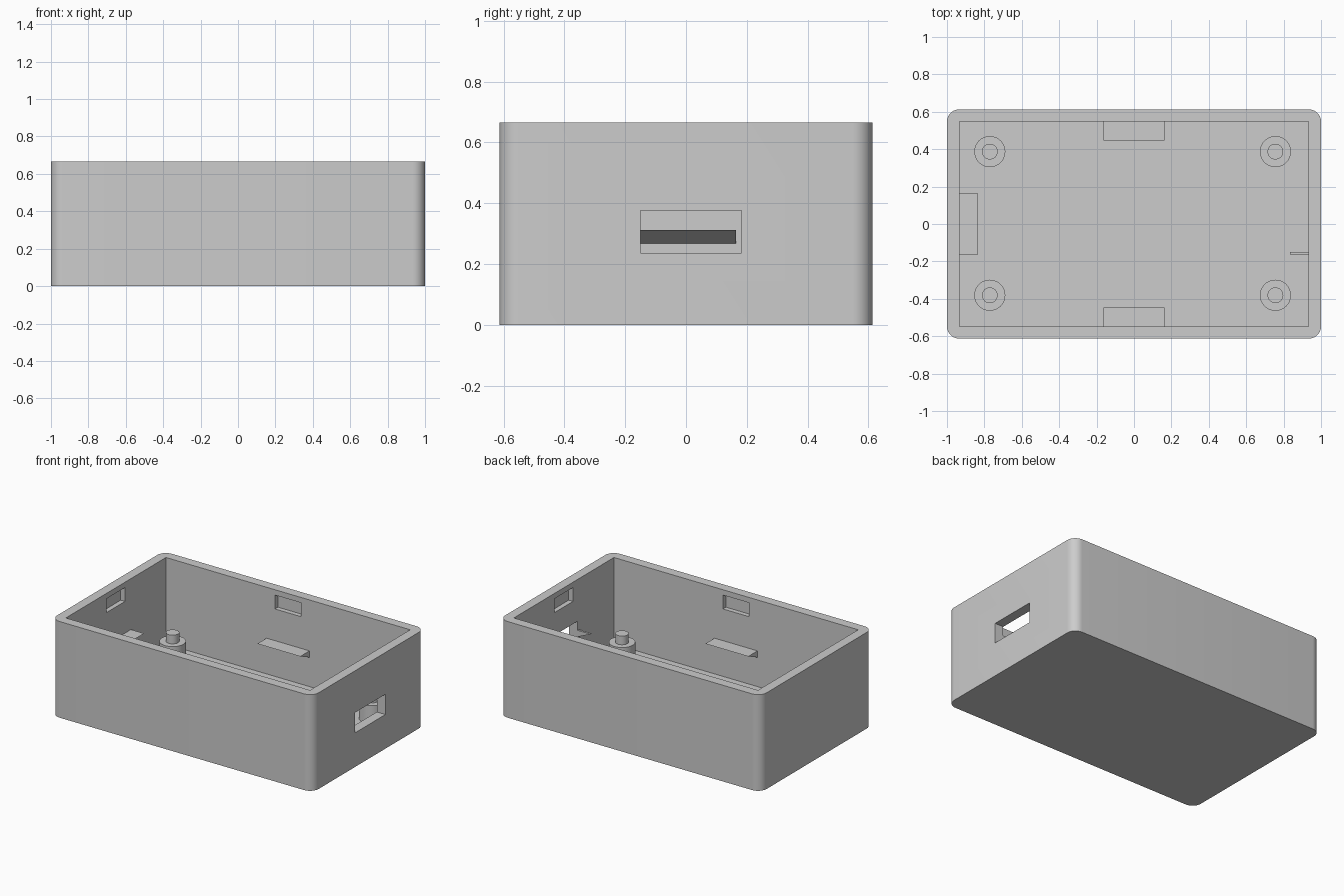
import bpy, bmesh, math
from mathutils import Matrix

if "Cube" in bpy.data.objects:
    bpy.data.objects.remove(bpy.data.objects["Cube"])

X, Y, H = 1.0, 0.613, 0.665        # outer half sizes and height
WALL, FLOOR, R = 0.066, 0.066, 0.066
IX, IY = X - WALL, Y - WALL        # inner half sizes

grey = bpy.data.materials.new("light grey")
grey.diffuse_color = (0.604, 0.604, 0.604, 1)
grey.use_nodes = True
grey.node_tree.nodes["Principled BSDF"].inputs["Base Color"].default_value = grey.diffuse_color


def make(name, bm):
    bmesh.ops.recalc_face_normals(bm, faces=bm.faces)
    me = bpy.data.meshes.new(name)
    bm.to_mesh(me)
    bm.free()
    me.materials.append(grey)
    ob = bpy.data.objects.new(name, me)
    bpy.context.collection.objects.link(ob)
    return ob


def smooth(ob):
    bpy.ops.object.select_all(action='DESELECT')
    ob.select_set(True)
    bpy.context.view_layer.objects.active = ob
    bpy.ops.object.shade_smooth_by_angle(angle=math.radians(30))


def prism(name, points, offset):
    """Extrude a closed outline of 3D points along an offset."""
    bm = bmesh.new()
    face = bm.faces.new([bm.verts.new(p) for p in points])
    new = bmesh.ops.extrude_face_region(bm, geom=[face], use_keep_orig=True)["geom"]
    bmesh.ops.translate(bm, vec=offset, verts=[g for g in new if isinstance(g, bmesh.types.BMVert)])
    return make(name, bm)


def cut(target, x, y, z):
    """Subtract a box given by its ranges."""
    tool = prism("cutter", [(x[0], y[0], z[0]), (x[1], y[0], z[0]),
                            (x[1], y[1], z[0]), (x[0], y[1], z[0])], (0, 0, z[1] - z[0]))
    mod = target.modifiers.new("cut", 'BOOLEAN')
    mod.operation, mod.solver, mod.object = 'DIFFERENCE', 'EXACT', tool
    bpy.context.view_layer.objects.active = target
    bpy.ops.object.modifier_apply(modifier=mod.name)
    bpy.data.objects.remove(tool)


# Case: rounded-corner block, hollowed out
outline = []
for i, (sx, sy) in enumerate([(1, 1), (-1, 1), (-1, -1), (1, -1)]):
    for k in range(11):
        a = math.pi / 2 * (i + k / 10)
        outline.append((sx * (X - R) + R * math.cos(a), sy * (Y - R) + R * math.sin(a), 0))
case = prism("case", outline, (0, 0, H))
cut(case, (-IX, IX), (-IY, IY), (FLOOR, H + 0.1))

# Lid catch pockets, half a wall deep, in all four walls
D, PZ = 0.033, (0.532, 0.628)
for s in (-1, 1):
    cut(case, sorted((s * (IX - 0.1), s * (IX + D))), (-0.1, 0.1), PZ)
    cut(case, (-0.1, 0.1), sorted((s * (IY - 0.1), s * (IY + D))), PZ)

# Connector opening in the right wall
cut(case, (IX - 0.1, X + 0.1), (-0.15, 0.182), (0.236, 0.376))
smooth(case)


# Board clips: flat top, sloped underside, tapering to an edge
def clip(name, angle, wall, start, end):
    ob = prism(name, [(wall, start, 0.313), (wall - 0.101, start, 0.313), (wall, start, 0.268)],
               (0, end - start, 0))
    ob.data.transform(Matrix.Rotation(math.radians(angle), 4, 'Z'))


clip("back_clip", 90, IY, -0.164, 0.164)
clip("left_clip", 180, IX, -0.164, 0.164)
clip("front_clip", 270, IY, -0.164, 0.164)
clip("right_clip_remnant", 0, IX, -0.164, -0.15)   # rest is removed by the opening

# Stepped standoffs with locating pins
for px in (-0.771, 0.756):
    for py in (-0.381, 0.387):
        bm = bmesh.new()
        n, rings = 40, []
        for r, z in ((0.083, FLOOR), (0.083, 0.192), (0.042, 0.192), (0.042, 0.252)):
            rings.append([bm.verts.new((px + r * math.cos(2 * math.pi * i / n),
                                        py + r * math.sin(2 * math.pi * i / n), z)) for i in range(n)])
        for a, b in zip(rings, rings[1:]):
            for i in range(n):
                j = (i + 1) % n
                bm.faces.new((a[i], a[j], b[j], b[i]))
        bm.faces.new(rings[-1])
        smooth(make("standoff", bm))
